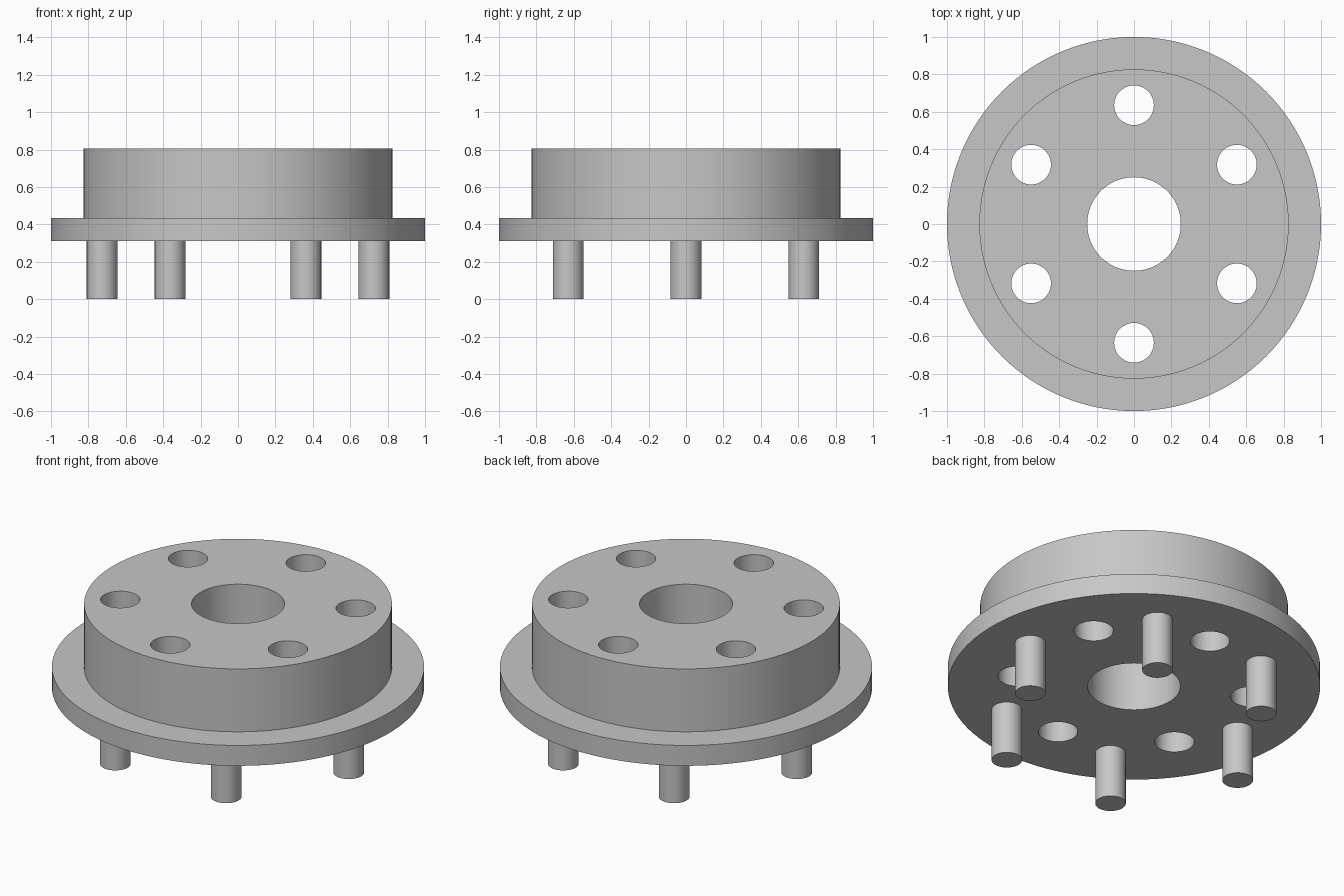
import bpy
import bmesh
from math import cos, sin, pi, radians
from mathutils import Matrix, Vector

cube = bpy.data.objects.get("Cube")
if cube:
    bpy.data.objects.remove(cube, do_unlink=True)

BOTTOM, STEP, TOP = 0.312, 0.433, 0.806

grey = bpy.data.materials.new("plain grey")
grey.use_nodes = True
grey.diffuse_color = (0.57, 0.57, 0.57, 1)
grey.node_tree.nodes["Principled BSDF"].inputs["Base Color"].default_value = grey.diffuse_color


def finish(name, bm):
    bmesh.ops.recalc_face_normals(bm, faces=bm.faces)
    mesh = bpy.data.meshes.new(name)
    bm.to_mesh(mesh)
    bm.free()
    mesh.materials.append(grey)
    obj = bpy.data.objects.new(name, mesh)
    bpy.context.collection.objects.link(obj)
    return obj


def select(obj):
    bpy.ops.object.select_all(action='DESELECT')
    obj.select_set(True)
    bpy.context.view_layer.objects.active = obj


def ring_of_cylinders(name, count, ring, start, radius, low, high):
    bm = bmesh.new()
    for i in range(count):
        a = start + 2 * pi * i / count
        place = Matrix.Translation((ring * cos(a), ring * sin(a), (low + high) / 2))
        bmesh.ops.create_cone(bm, cap_ends=True, segments=48, radius1=radius,
                              radius2=radius, depth=high - low, matrix=place)
    return finish(name, bm)


# Flanged hub with a central bore, turned from one closed profile
profile = [(0.25, BOTTOM), (1, BOTTOM), (1, STEP), (0.827, STEP), (0.827, TOP), (0.25, TOP)]
bm = bmesh.new()
points = [bm.verts.new((r, 0, z)) for r, z in profile]
edges = [bm.edges.new((p, points[(i + 1) % len(points)])) for i, p in enumerate(points)]
bmesh.ops.spin(bm, geom=points + edges, cent=Vector(), axis=(0, 0, 1),
               angle=2 * pi, steps=128, use_merge=True)
bmesh.ops.remove_doubles(bm, verts=bm.verts, dist=0.0001)
hub = finish("flanged_hub", bm)

# Six through holes
cutter = ring_of_cylinders("hole_cutter", 6, 0.635, radians(30), 0.106, BOTTOM - 0.1, TOP + 0.1)
cutter.hide_render = True
cut = hub.modifiers.new("holes", 'BOOLEAN')
cut.operation = 'DIFFERENCE'
cut.solver = 'EXACT'
cut.object = cutter
select(hub)
bpy.ops.object.modifier_apply(modifier=cut.name)
bpy.data.objects.remove(cutter, do_unlink=True)

# Six pins below the flange, set between the holes
pins = ring_of_cylinders("locating_pins", 6, 0.727, 0, 0.082, 0, BOTTOM + 0.01)

for obj in (hub, pins):
    select(obj)
    bpy.ops.object.shade_smooth_by_angle(angle=radians(30))
